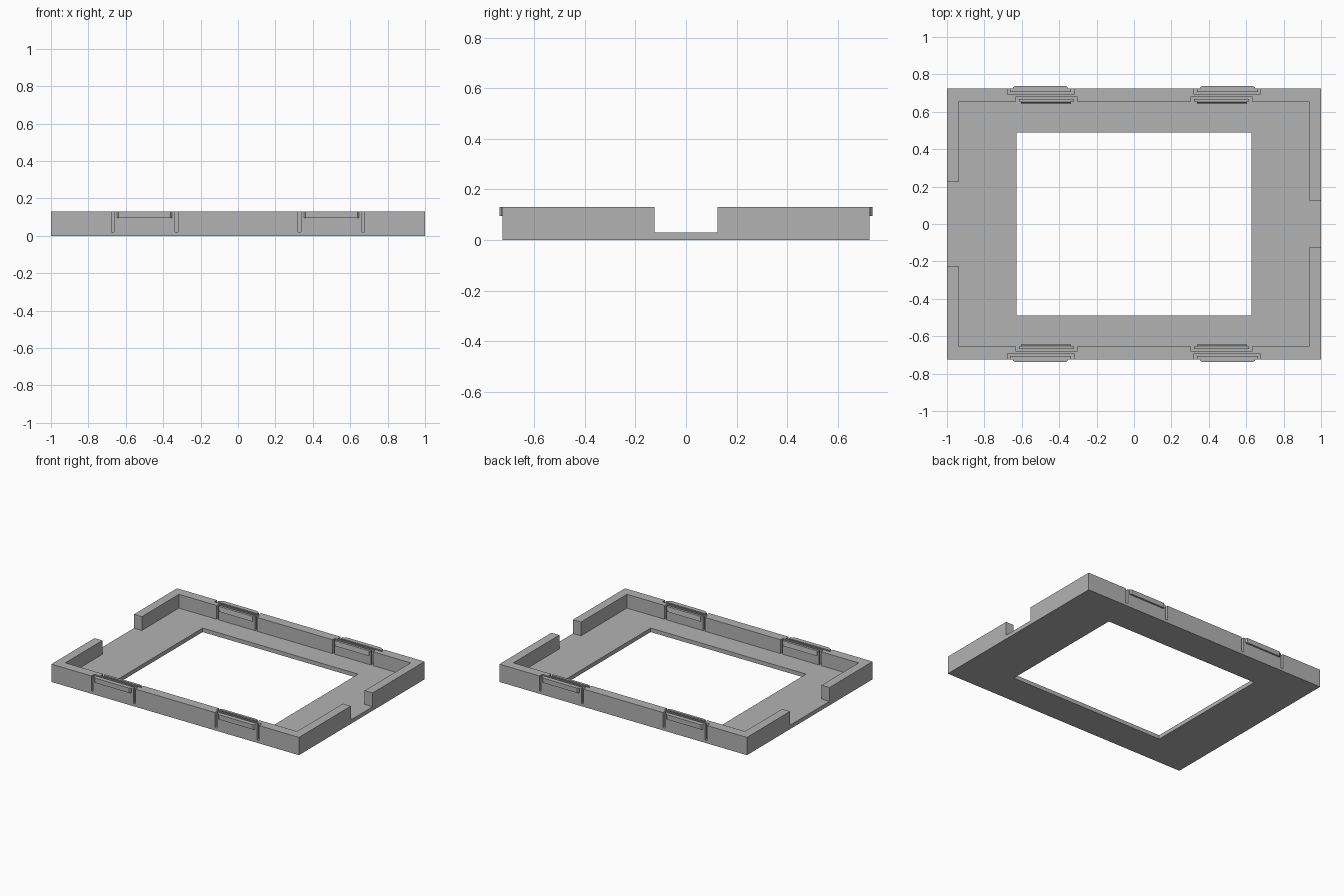
import bpy, bmesh

if "Cube" in bpy.data.objects:
    bpy.data.objects.remove(bpy.data.objects["Cube"])

grey = bpy.data.materials.new("plain grey")
grey.diffuse_color = (0.45, 0.45, 0.45, 1)
grey.use_nodes = True
grey.node_tree.nodes["Principled BSDF"].inputs["Base Color"].default_value = grey.diffuse_color

HX, HY, H = 1.0, 0.725, 0.13       # outer half sizes and height
IX, IY, FLOOR = 0.936, 0.655, 0.029  # inner half sizes and floor top


def loft(name, bottom, top, z0, z1):
    """Solid between two plan outlines with equal point counts."""
    bm = bmesh.new()
    a = [bm.verts.new((x, y, z0)) for x, y in bottom]
    b = [bm.verts.new((x, y, z1)) for x, y in top]
    n = len(a)
    bm.faces.new(a[::-1])
    bm.faces.new(b)
    for i in range(n):
        j = (i + 1) % n
        bm.faces.new((a[i], a[j], b[j], b[i]))
    bmesh.ops.recalc_face_normals(bm, faces=bm.faces)
    me = bpy.data.meshes.new(name)
    bm.to_mesh(me)
    bm.free()
    me.materials.append(grey)
    ob = bpy.data.objects.new(name, me)
    bpy.context.collection.objects.link(ob)
    return ob


def rect(x0, x1, y0, y1):
    return [(x0, y0), (x1, y0), (x1, y1), (x0, y1)]


def prism(name, plan, z0, z1):
    return loft(name, plan, plan, z0, z1)


def place(plan, sx, sy):
    return [(x * sx, y * sy) for x, y in plan]


def cut(ob, cutter):
    mod = ob.modifiers.new("cut", 'BOOLEAN')
    mod.operation = 'DIFFERENCE'
    mod.solver = 'EXACT'
    mod.object = cutter
    bpy.context.view_layer.objects.active = ob
    bpy.ops.object.modifier_apply(modifier=mod.name)
    bpy.data.objects.remove(cutter)


def u_groove(x0, x1, face, near, far, w):
    """U-shaped plan: two arms open at the wall face, joined behind the tongue."""
    return [(x0, face), (x0, far), (x1, far), (x1, face),
            (x1 - w, face), (x1 - w, near), (x0 + w, near), (x0 + w, face)]


# Tray: hollow box with a window in its floor and a gap in each end wall
tray = prism("tray_frame", rect(-HX, HX, -HY, HY), 0, H)
cut(tray, prism("cavity", rect(-IX, IX, -IY, IY), FLOOR, 0.3))
cut(tray, prism("window", rect(-0.628, 0.628, -0.489, 0.489), -0.1, 0.2))
cut(tray, prism("left_gap", rect(-1.1, -0.9, -0.228, 0.228), FLOOR, 0.3))
cut(tray, prism("right_gap", rect(0.9, 1.1, -0.125, 0.125), FLOOR, 0.3))

# Spring clips: two on each long wall, with tongues on both wall faces
outer_groove = u_groove(0.321, 0.677, 0.75, 0.706, 0.693, 0.015)
inner_groove = u_groove(0.305, 0.631, 0.64, 0.669, 0.683, 0.015)
outer_lip = [(0.353, HY), (0.647, HY), (0.647, 0.73), (0.638, 0.738),
             (0.362, 0.738), (0.353, 0.73)]
inner_lip_low = rect(0.337, 0.605, 0.645, IY)
inner_lip_top = rect(0.337, 0.605, 0.651, IY)

for sx, side in ((-1, "left"), (1, "right")):
    for sy, end in ((-1, "front"), (1, "back")):
        tag = end + "_" + side
        cut(tray, prism("groove", place(outer_groove, sx, sy), 0.021, 0.3))
        cut(tray, prism("groove", place(inner_groove, sx, sy), FLOOR, 0.3))
        prism("outer_lip_" + tag, place(outer_lip, sx, sy), 0.095, H)
        loft("inner_lip_" + tag, place(inner_lip_low, sx, sy),
             place(inner_lip_top, sx, sy), 0.095, H)
